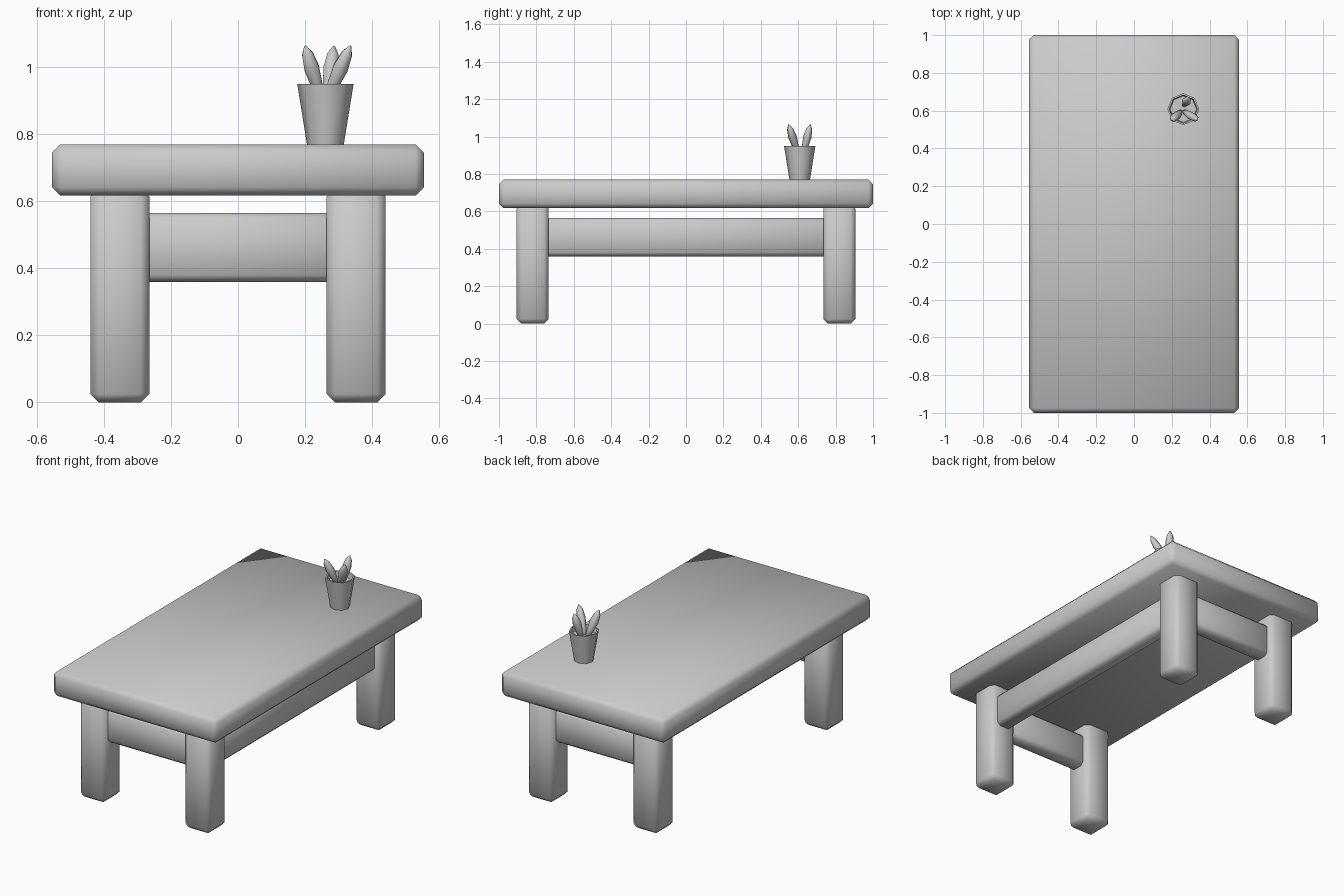
import bpy, bmesh
from mathutils import Vector

if "Cube" in bpy.data.objects:
    bpy.data.objects.remove(bpy.data.objects["Cube"])


def finish(name, bm):
    bmesh.ops.recalc_face_normals(bm, faces=bm.faces)
    for f in bm.faces:
        f.smooth = True
    mesh = bpy.data.meshes.new(name)
    bm.to_mesh(mesh)
    bm.free()
    ob = bpy.data.objects.new(name, mesh)
    bpy.context.collection.objects.link(ob)
    return ob


def box(name, lo, hi, bevel):
    """Chamfered box between two corners."""
    lo, hi = Vector(lo), Vector(hi)
    bm = bmesh.new()
    bmesh.ops.create_cube(bm, size=1)
    for v in bm.verts:
        v.co = (lo + hi) / 2 + v.co * (hi - lo)
    bmesh.ops.bevel(bm, geom=bm.edges[:], offset=bevel, segments=1,
                    affect='EDGES', profile=0.5)
    return finish(name, bm)


def lathe(name, profile, sides, start, end=None, flat=1.0):
    """Rings of (radius, height) stacked along z, or along start->end."""
    start = Vector(start)
    axis = Vector(end) - start if end else Vector((0, 0, 1))
    rot = Vector((0, 0, 1)).rotation_difference(axis.normalized())
    bm = bmesh.new()
    rings = []
    for r, h in profile:
        d = bmesh.ops.create_circle(bm, segments=sides, radius=r)
        for v in d['verts']:
            v.co = start + rot @ Vector((v.co.x, v.co.y * flat, 0)) + axis * h
        rings.append(d['verts'])
    for a, b in zip(rings, rings[1:]):
        for i in range(sides):
            j = (i + 1) % sides
            bm.faces.new((a[i], a[j], b[j], b[i]))
    bm.faces.new(rings[0])
    bm.faces.new(rings[-1])
    return finish(name, bm)


# Table top
box("table_top", (-0.555, -1, 0.617), (0.555, 1, 0.77), 0.025)

# Four legs
LX, LY = 0.353, 0.82
for sy, end in ((-1, "front"), (1, "back")):
    for sx, side in ((-1, "left"), (1, "right")):
        x, y = sx * LX, sy * LY
        box(f"{end}_{side}_leg", (x - 0.088, y - 0.086, 0),
            (x + 0.088, y + 0.086, 0.64), 0.025)
    # End rail between the legs
    box(f"{end}_rail", (-LX, sy * LY - 0.05, 0.36),
        (LX, sy * LY + 0.05, 0.565), 0.02)

# Single long rail on the right side
box("right_rail", (LX - 0.05, -LY, 0.36), (LX + 0.05, LY, 0.565), 0.02)

# Octagonal pot with a recessed soil surface
PX, PY = 0.261, 0.608
pot = lathe("plant_pot", [(0.055, 0), (0.084, 0.18), (0.075, 0.18), (0.070, 0.15)],
            8, (PX, PY, 0.77))
pot.data.set_sharp_from_angle(angle=0.9)

# Three pointed leaves fanning out of the pot
leaf = [(0.010, 0), (0.020, 0.3), (0.026, 0.6), (0.019, 0.85), (0.003, 1)]
for i, (a, b) in enumerate([((0.250, 0.600), (0.200, 0.548)),
                            ((0.262, 0.600), (0.336, 0.550)),
                            ((0.264, 0.625), (0.287, 0.665))]):
    lathe(f"leaf_{i + 1}", leaf, 6, (*a, 0.90), (*b, 1.064), 0.85)
